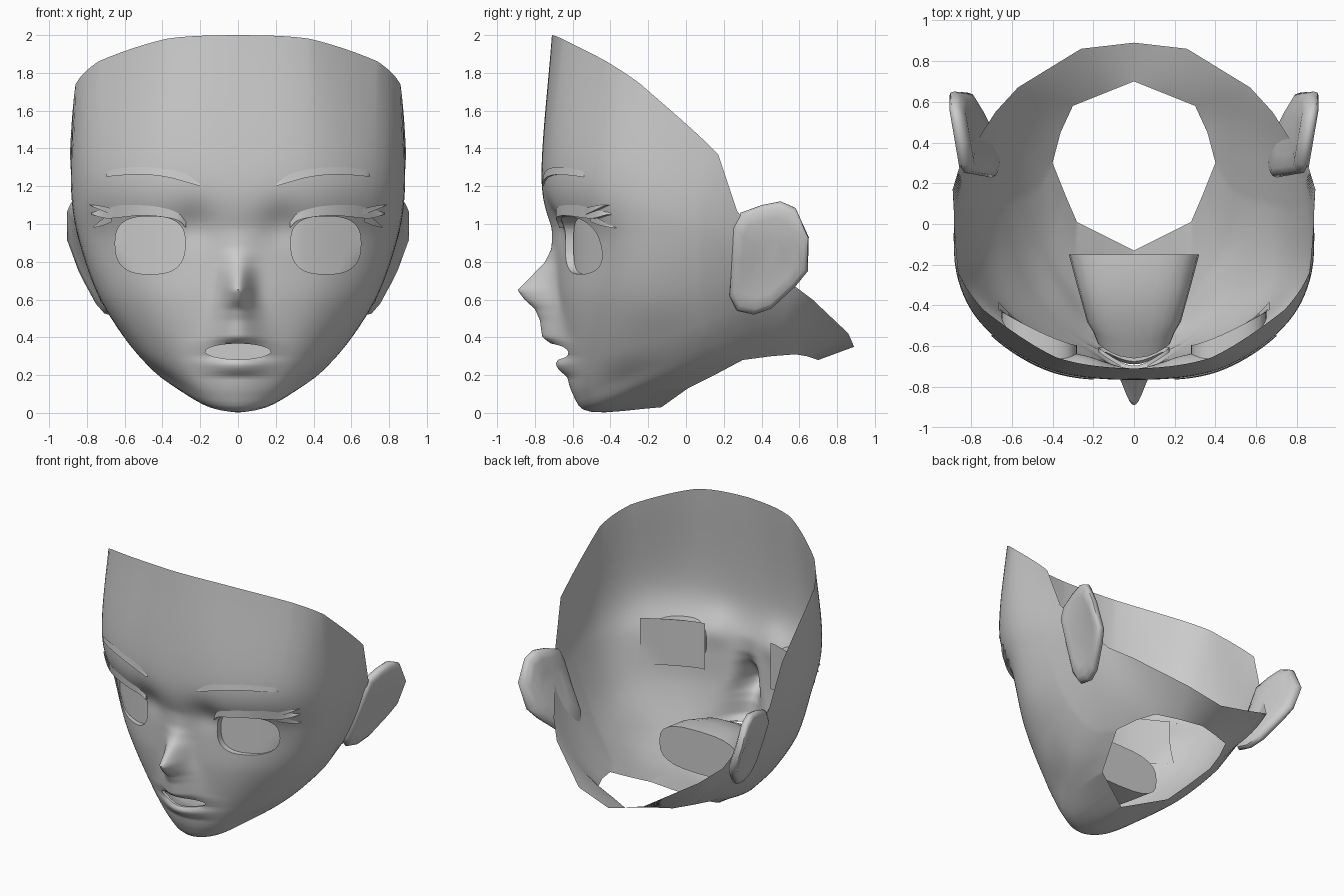
import bpy, bmesh, math
from mathutils import Vector as V
from mathutils.bvhtree import BVHTree

if "Cube" in bpy.data.objects:
    bpy.data.objects.remove(bpy.data.objects["Cube"])


def spline(pts, i, t, before, after):
    p0 = pts[i - 1] if i > 0 else before
    p3 = pts[i + 2] if i + 2 < len(pts) else after
    p1, p2 = pts[i], pts[i + 1]
    return 0.5 * (2 * p1 + (p2 - p0) * t + (2 * p0 - 5 * p1 + 4 * p2 - p3) * t * t
                  + (3 * p1 - p0 - 3 * p2 + p3) * t ** 3)


def finish(name, bm, mirror=True, angle=50):
    me = bpy.data.meshes.new(name)
    bm.to_mesh(me)
    bm.free()
    ob = bpy.data.objects.new(name, me)
    bpy.context.collection.objects.link(ob)
    bpy.ops.object.select_all(action='DESELECT')
    ob.select_set(True)
    bpy.context.view_layer.objects.active = ob
    bpy.ops.object.shade_smooth_by_angle(angle=math.radians(angle))
    if mirror:
        m = ob.modifiers.new("mirror", 'MIRROR')
        m.merge_threshold = 0.0005
        bpy.ops.object.modifier_move_to_index(modifier="mirror", index=0)
    return ob


def grid(bm, cols):
    vs = [[bm.verts.new(p) for p in c] for c in cols]
    for a, b in zip(vs, vs[1:]):
        for r in range(len(a) - 1):
            bm.faces.new((a[r], a[r + 1], b[r + 1], b[r]))


def loft(bm, rings):
    vs = [[bm.verts.new(p) for p in r] for r in rings]
    for a, b in zip(vs, vs[1:]):
        for i in range(len(a)):
            j = (i + 1) % len(a)
            bm.faces.new((a[i], a[j], b[j], b[i]))
    return vs


# Head shell: columns from rim to neck opening, front centre to side
front = [[(0, -.71, 2), (0, -.765, 1.25), (0, -.70, .92), (0, -.68, .6),
          (0, -.64, .3), (0, -.59, .1), (0, -.5, .005), (0, -.13, .03)],
         [(.38, -.655, 1.98), (.41, -.715, 1.25), (.40, -.61, .92), (.36, -.60, .6),
          (.28, -.56, .3), (.2, -.52, .11), (.15, -.43, .03), (.14, -.06, .08)],
         [(.74, -.42, 1.86), (.73, -.51, 1.25), (.69, -.425, .92), (.60, -.42, .6),
          (.465, -.38, .32), (.355, -.33, .18), (.295, -.28, .11), (.28, .01, .13)],
         [(.86, -.24, 1.74), (.87, -.24, 1.22), (.825, -.21, .92), (.725, -.2, .62),
          (.595, -.15, .4), (.495, -.1, .27), (.415, -.05, .2), (.34, .15, .2)],
         [(.89, .17, 1.37), (.87, .1, 1.07), (.83, .1, .88), (.75, .1, .66),
          (.65, .12, .48), (.55, .15, .36), (.47, .2, .3), (.4, .3, .28)]]
# Back strips: rim point, neck point, bulge
back = [((.86, .27, 1.07), (.4, .3, .28), .05), ((.68, .55, .69), (.36, .45, .3), .02),
        ((.57, .67, .6), (.3, .58, .31), 0), ((.26, .86, .42), (.15, .64, .3), 0),
        ((0, .89, .35), (0, .7, .28), 0)]
steps = [(k, i / n) for k, n in enumerate((12, 16, 18, 24, 14, 4, 4)) for i in range(n)] + [(6, 1)]
cols = []
for c in front:
    p = [V(q) for q in c]
    cols.append([spline(p, k, t, 2 * p[0] - p[1], 2 * p[-1] - p[-2]) for k, t in steps])
back_cols = []
for a, b, g in back:
    us = [(k + t) / 7 for k, t in steps]
    back_cols.append([V(a).lerp(V(b), u) + V((g, g * .6, -g)) * 4 * u * (1 - u) for u in us])

# Nose, philtrum and lips: height, forward bump, half width
ridge = [(0, 0, .15), (.1, .01, .15), (.19, .01, .15), (.225, .045, .15), (.26, .06, .16), (.30, .02, .17),
         (.36, .055, .16), (.40, .105, .13), (.49, .105, .11), (.55, .125, .095), (.60, .175, .08),
         (.65, .208, .07), (.70, .155, .07), (.80, .055, .075), (.87, .018, .085), (.98, 0, .1), (3, 0, .1)]


def sculpt(p):
    x, y, z = p
    z = max(z, 0)
    for a, b in zip(ridge, ridge[1:]):
        if a[0] <= z <= b[0] and y < -.3:
            t = (z - a[0]) / (b[0] - a[0])
            y -= (a[1] + (b[1] - a[1]) * t) * math.exp(-(x / (a[2] + (b[2] - a[2]) * t)) ** 2)
            break
    if y < -.3:
        y += .03 * math.exp(-((x - .23) / .11) ** 2 - ((z - 1.0) / .11) ** 2)
    return V((x, y, z))


shell = []
for k, n in enumerate((32, 24, 8, 6)):
    for i in range(n):
        col = []
        for r, (span, t) in enumerate(steps):
            pts = [c[r] for c in cols]
            m = pts[1].copy()
            m.x = -m.x
            p = spline(pts, k, i / n, m, back_cols[0][r])
            # straighter rim segments at the top and around the neck opening
            w = (.25 if k < 2 else .6) * (1 - t) ** 2 if span == 0 else t * t if span == 6 else 0
            col.append(sculpt(p.lerp(pts[k].lerp(pts[k + 1], i / n), w)))
        shell.append(col)
shell += [cols[-1]] + back_cols
bm = bmesh.new()
grid(bm, shell)
tree = BVHTree.FromBMesh(bm)


def skin(x, z, out=0):
    hit = tree.ray_cast(V((x, -3, z)), V((0, 1, 0)))[0]
    return V((x, (hit.y if hit else -.4) - out, z))


def panel(x, z):
    """Eye panel: nearly upright, curving back towards the temple."""
    p = skin(x, z, -.012)
    p.y = max(p.y, -.595 + .165 * max(0, (x - .28) / .37) ** 1.3)
    return p


# Openings: centre x, z, half width, height up, depth down, exponent
eye_hole = (.465, .9, .185, .14, .165, 2.7)
mouth_hole = (0, .325, .175, .042, .042, 1.9)


def level(p, h):
    dx, dz = p.x - h[0], p.z - h[1]
    return (abs(dx / h[2]) ** h[5] + abs(dz / (h[3] if dz > 0 else h[4])) ** h[5]) ** (1 / h[5])


for hole in (eye_hole, mouth_hole):
    cut = [f for f in bm.faces
           if f.calc_center_median().y < -.25 and level(f.calc_center_median(), hole) < 1]
    doomed = set(cut)
    edge = [e for e in bm.edges if len(e.link_faces) == 2
            and len([f for f in e.link_faces if f in doomed]) == 1]
    for v in {v for e in edge for v in e.verts}:
        s = level(v.co, hole)
        v.co = skin(hole[0] + (v.co.x - hole[0]) / s, hole[1] + (v.co.z - hole[1]) / s)
    bmesh.ops.delete(bm, geom=cut, context='FACES')
    edge = [e for e in edge if e.is_valid]
    res = bmesh.ops.extrude_edge_only(bm, edges=edge)
    for v in res['geom']:
        if isinstance(v, bmesh.types.BMVert):
            v.co = panel(v.co.x, v.co.z) if hole is eye_hole else v.co + V((0, .02, 0))
finish("head_shell", bm)

# Eye panels set behind the openings
bm = bmesh.new()
spots = [[(.265 + .4 * i / 10, 1.055 - .335 * j / 10) for j in range(11)] for i in range(11)]
grid(bm, [[panel(x, z) for x, z in c] for c in spots])
finish("eye_panel", bm)


# Brows and lashes: wedge strips laid on the skin (x, low z, high z)
def strip(name, pts, out, sink, top):
    p = [V(q) for q in pts]
    s = [spline(p, k, i / 4, 2 * p[0] - p[1], 2 * p[-1] - p[-2])
         for k in range(len(p) - 1) for i in range(4)] + [p[-1]]
    bm = bmesh.new()
    rings = loft(bm, [[skin(x, a, -sink), skin(x, a, out), skin(x, b, top)] for x, a, b in s])
    bm.faces.new(rings[0])
    bm.faces.new(rings[-1])
    bmesh.ops.recalc_face_normals(bm, faces=bm.faces)
    finish(name, bm)


strip("eyebrow", [(.2, 1.2, 1.21), (.27, 1.22, 1.262), (.36, 1.245, 1.287), (.47, 1.26, 1.3),
                  (.58, 1.26, 1.3), (.7, 1.25, 1.28)], .011, -.001, .005)
strip("upper_lash", [(.275, .98, 1.01), (.32, 1.02, 1.06), (.42, 1.04, 1.09), (.52, 1.045, 1.1),
                     (.62, 1.035, 1.1), (.7, 1.03, 1.08), (.775, 1.05, 1.06)], .025, 0, .003)
strip("lash_tip_upper", [(.66, 1.05, 1.08), (.72, 1.07, 1.095), (.785, 1.1, 1.102)], .02, 0, .01)
strip("lash_tip_lower", [(.67, 1.01, 1.05), (.72, .99, 1.025), (.765, .98, .985)], .02, 0, .01)

# Mouth bag: y, bow, half width, low z, high z
rings = []
for y, bow, w, lo, hi in ((-.66, .07, .175, .283, .367), (-.58, .05, .2, .25, .41),
                          (-.48, 0, .23, .21, .46), (-.3, 0, .28, .2, .51), (-.15, 0, .32, .2, .51)):
    ring = []
    for i in range(24):
        a = math.tau * i / 24
        c, s = math.cos(a), math.sin(a)
        c = math.copysign(abs(c) ** .7, c)
        s = math.copysign(abs(s) ** .7, s)
        ring.append((w * c, y + bow * c * c, (lo + hi) / 2 + (hi - lo) / 2 * s))
    rings.append(ring)
bm = bmesh.new()
vs = loft(bm, rings)
bm.faces.new(vs[-1])
finish("mouth_bag", bm, mirror=False)

# Ears: outline rings from the outer face over the rim to the back
outline = [(.25, .98), (.29, 1.06), (.4, 1.1), (.5, 1.12), (.58, 1.085), (.65, .93), (.645, .75),
           (.58, .67), (.45, .55), (.36, .52), (.27, .54), (.23, .62), (.24, .8)]
rings = []
for s, off in ((.35, -.005), (.7, .005), (.9, .012), (.98, 0), (1, -.02), (.96, -.045), (.8, -.065), (.45, -.075)):
    ring = []
    for y, z in outline:
        y, z = .43 + (y - .43) * s, .83 + (z - .83) * s
        ring.append((.875 + .17 * (y - .45) - .36 * max(0, .95 - z) + off, y, z))
    rings.append(ring)
bm = bmesh.new()
vs = loft(bm, rings)
bm.faces.new(vs[0])
bm.faces.new(vs[-1])
bmesh.ops.recalc_face_normals(bm, faces=bm.faces)
finish("ear", bm)
